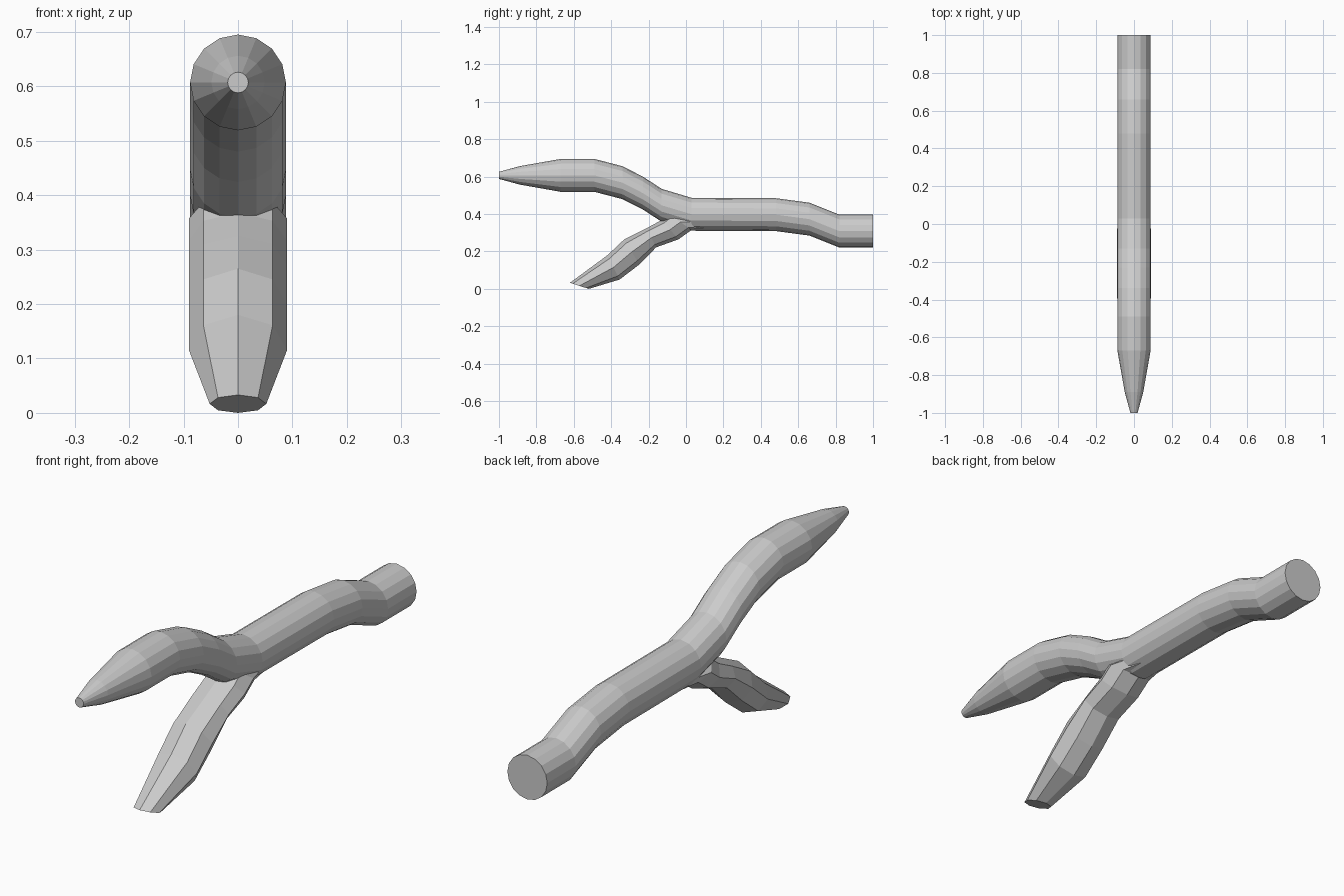
import bpy
import bmesh
import math
from mathutils import Vector

if "Cube" in bpy.data.objects:
    bpy.data.objects.remove(bpy.data.objects["Cube"])


def loft(name, sections, sides):
    """Skin elliptical rings: (top y, top z, bottom y, bottom z, half width in x)."""
    bm = bmesh.new()
    rings = []
    for ty, tz, by, bz, w in sections:
        top, bottom = Vector((0, ty, tz)), Vector((0, by, bz))
        mid, up = (top + bottom) / 2, (top - bottom) / 2
        ring = []
        for i in range(sides):
            a = 2 * math.pi * i / sides
            ring.append(bm.verts.new(mid + up * math.cos(a) + Vector((w * math.sin(a), 0, 0))))
        rings.append(ring)
    for r0, r1 in zip(rings, rings[1:]):
        for i in range(sides):
            j = (i + 1) % sides
            bm.faces.new((r0[i], r0[j], r1[j], r1[i]))
    bm.faces.new(rings[0])
    bm.faces.new(rings[-1])
    bmesh.ops.recalc_face_normals(bm, faces=bm.faces)
    mesh = bpy.data.meshes.new(name)
    bm.to_mesh(mesh)
    bm.free()
    obj = bpy.data.objects.new(name, mesh)
    bpy.context.collection.objects.link(obj)
    return obj


# Main limb: upright round sections (y, centre z, radius)
R = 0.088
limb = [(1.0, 0.309, R), (0.82, 0.309, R), (0.66, 0.373, R), (0.48, 0.397, R),
        (0.03, 0.399, R), (-0.13, 0.447, R), (-0.23, 0.512, R), (-0.34, 0.568, R),
        (-0.49, 0.607, R), (-0.67, 0.607, R), (-0.89, 0.607, 0.049), (-1.0, 0.607, 0.019)]
loft("main_branch", [(y, z + r, y, z - r, r) for y, z, r in limb], 16)

# Lower fork: tilted sections, with a thin wedge blending back along the limb
loft("side_branch", [
    (0.20, 0.40, 0.28, 0.31, 0.02),
    (-0.09, 0.40, 0.03, 0.315, 0.09),
    (-0.13, 0.368, -0.04, 0.265, 0.09),
    (-0.21, 0.325, -0.16, 0.222, 0.09),
    (-0.33, 0.265, -0.25, 0.13, 0.09),
    (-0.42, 0.18, -0.355, 0.05, 0.09),
    (-0.62, 0.033, -0.52, 0.0, 0.052),
], 8)
